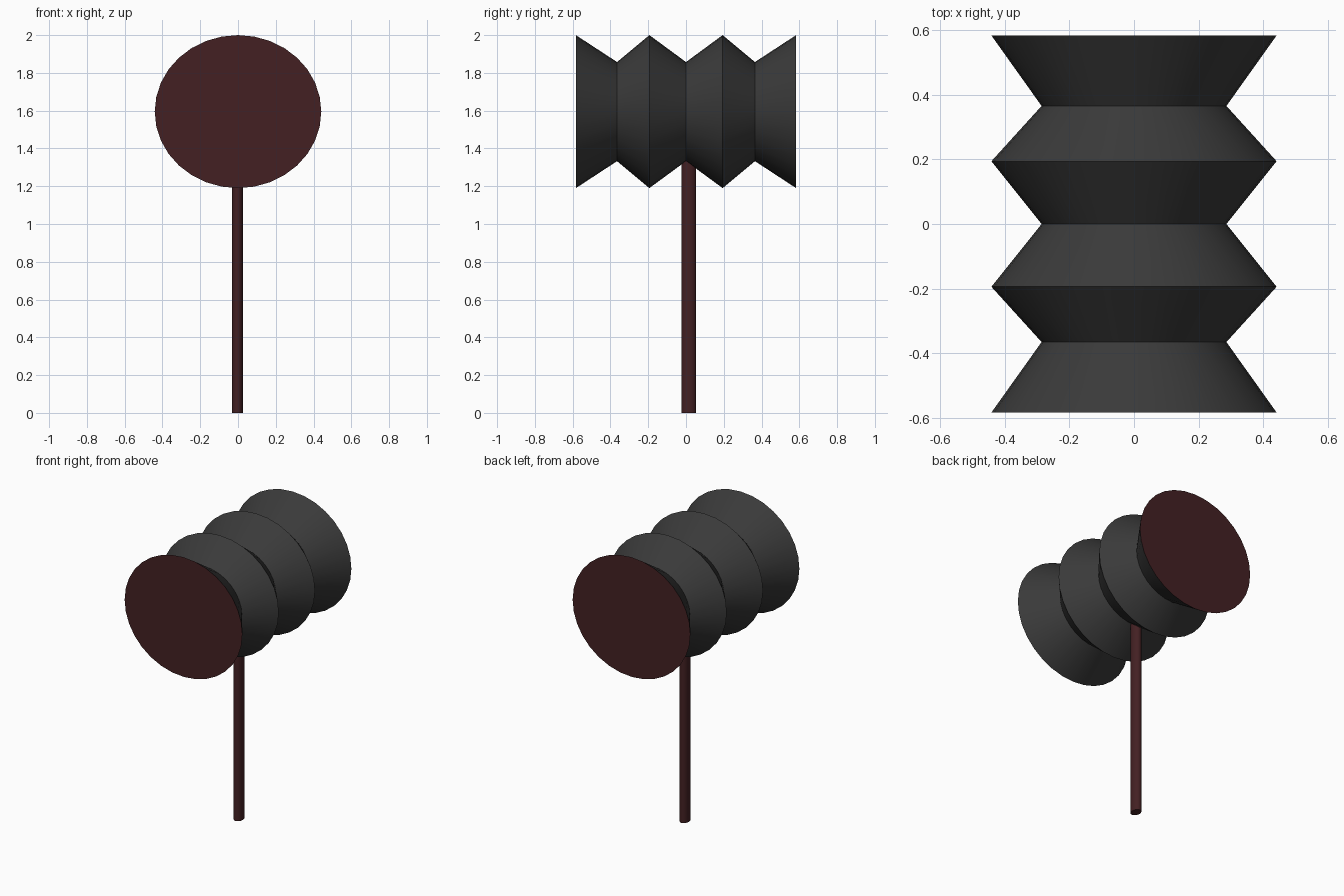
import bpy, bmesh, math

if "Cube" in bpy.data.objects:
    bpy.data.objects.remove(bpy.data.objects["Cube"])

def material(name, rgb):
    m = bpy.data.materials.new(name)
    m.diffuse_color = (*rgb, 1)
    m.use_nodes = True
    m.node_tree.nodes["Principled BSDF"].inputs["Base Color"].default_value = m.diffuse_color
    return m

black = material("charcoal", (0.042, 0.042, 0.042))
red = material("dark red wood", (0.056, 0.0145, 0.0165))

def loft(name, rings, mats, cap_mat, sides=32):
    """Join rings of points into a closed tube with flat end caps."""
    bm = bmesh.new()
    loops = [[bm.verts.new(p) for p in ring] for ring in rings]
    for a, b in zip(loops, loops[1:]):
        for i in range(sides):
            j = (i + 1) % sides
            bm.faces.new((a[i], a[j], b[j], b[i]))
    for loop in (loops[0], loops[-1]):
        bm.faces.new(loop).material_index = cap_mat
    bmesh.ops.recalc_face_normals(bm, faces=bm.faces)
    me = bpy.data.meshes.new(name)
    bm.to_mesh(me)
    bm.free()
    for m in mats:
        me.materials.append(m)
    ob = bpy.data.objects.new(name, me)
    bpy.context.collection.objects.link(ob)
    bpy.context.view_layer.objects.active = ob
    ob.select_set(True)
    bpy.ops.object.shade_smooth_by_angle(angle=math.radians(30))
    ob.select_set(False)
    return ob

def ellipse(rx, ry, n=32):
    return [(rx * math.cos(2 * math.pi * i / n), ry * math.sin(2 * math.pi * i / n))
            for i in range(n)]

# Pleated head: zigzag profile along y, red striking faces
profile = [(-0.583, 1), (-0.365, 0.648), (-0.194, 1), (0, 0.648),
           (0.194, 1), (0.365, 0.648), (0.583, 1)]
loft("hammer_head",
     [[(x * s, y, 1.595 + z * s) for x, z in ellipse(0.441, 0.405)] for y, s in profile],
     [black, red], 1)

# Handle running up into the head
loft("handle",
     [[(x - 0.003, y + 0.015, h) for x, y in ellipse(0.029, 0.039)] for h in (0, 1.42)],
     [red], 0)
